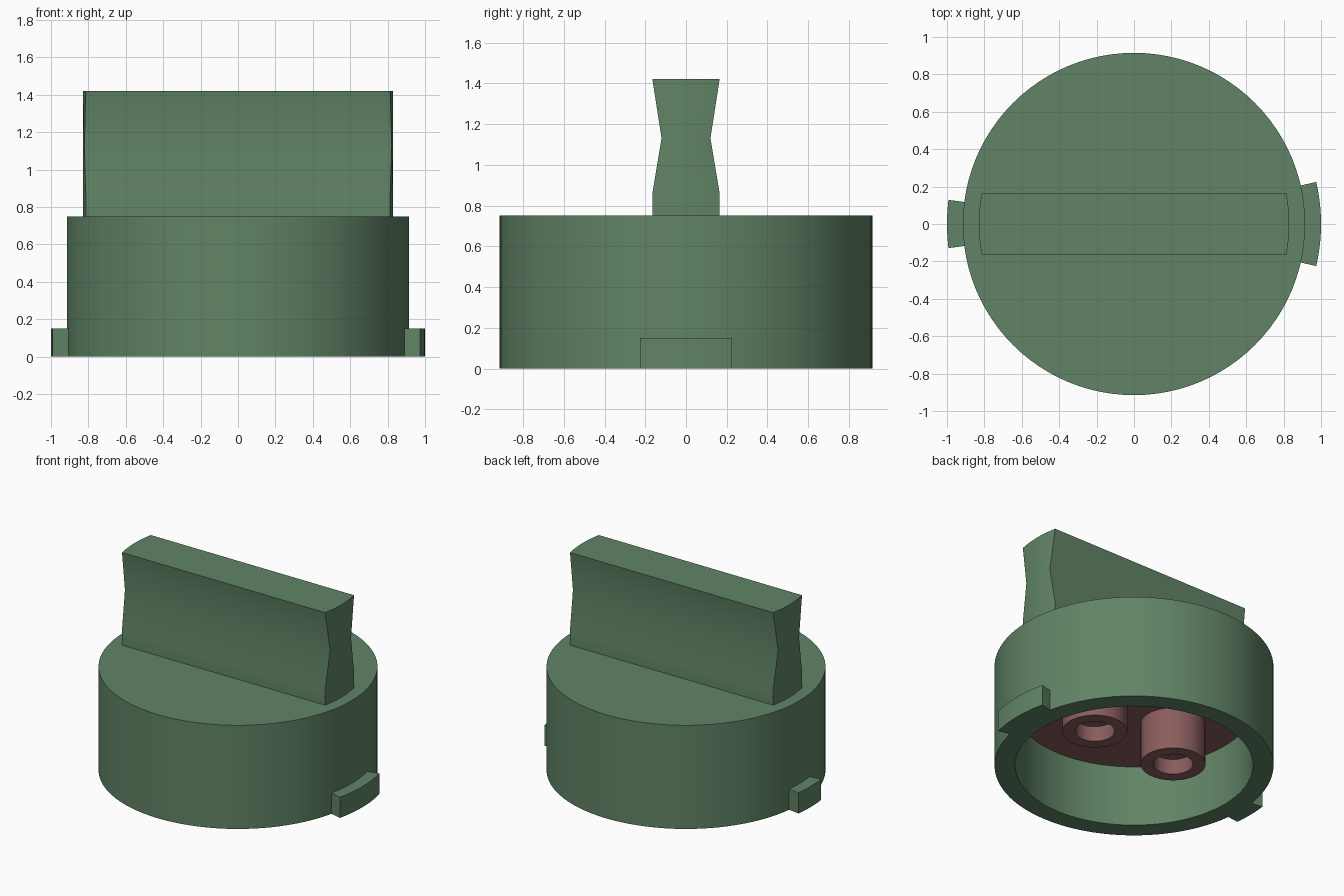
import bpy, bmesh, math
from mathutils import Vector

if "Cube" in bpy.data.objects:
    bpy.data.objects.remove(bpy.data.objects["Cube"])


def material(name, color):
    m = bpy.data.materials.new(name)
    m.diffuse_color = (*color, 1)
    m.use_nodes = True
    m.node_tree.nodes["Principled BSDF"].inputs["Base Color"].default_value = m.diffuse_color
    return m


green = material("muted green", (0.119, 0.231, 0.133))
rose = material("dusty rose", (0.254, 0.109, 0.109))


def finish(bm, name, mat, loc=(0, 0, 0)):
    bmesh.ops.remove_doubles(bm, verts=bm.verts, dist=1e-5)
    bmesh.ops.recalc_face_normals(bm, faces=bm.faces)
    me = bpy.data.meshes.new(name)
    bm.to_mesh(me)
    bm.free()
    me.materials.append(mat)
    ob = bpy.data.objects.new(name, me)
    ob.location = loc
    bpy.context.collection.objects.link(ob)
    bpy.ops.object.select_all(action='DESELECT')
    ob.select_set(True)
    bpy.context.view_layer.objects.active = ob
    bpy.ops.object.shade_smooth_by_angle(angle=math.radians(25))
    return ob


def lathe(name, profile, mat, steps=96, loc=(0, 0, 0)):
    """Revolve an (r, z) profile about the z axis."""
    bm = bmesh.new()
    vs = [bm.verts.new((r, 0, z)) for r, z in profile]
    es = [bm.edges.new(p) for p in zip(vs, vs[1:])]
    bmesh.ops.spin(bm, geom=vs + es, cent=(0, 0, 0), axis=(0, 0, 1),
                   angle=math.tau, steps=steps)
    return finish(bm, name, mat, loc)


def loft(name, sections, mat):
    """Join stacked outlines with equal point counts into a closed solid."""
    bm = bmesh.new()
    rings = [[bm.verts.new(p) for p in s] for s in sections]
    n = len(rings[0])
    for a, b in zip(rings, rings[1:]):
        for i in range(n):
            j = (i + 1) % n
            bm.faces.new((a[i], a[j], b[j], b[i]))
    bm.faces.new(rings[0])
    bm.faces.new(rings[-1])
    return finish(bm, name, mat)


def arc(radius, start, end, z, n=10):
    return [Vector((radius * math.cos(a), radius * math.sin(a), z))
            for a in (start + (end - start) * i / n for i in range(n + 1))]


# Hollow cap body
lathe("cap_body", [(0, 0.75), (0.915, 0.75), (0.915, 0), (0.78, 0),
                   (0.78, 0.47), (0, 0.47)], green)

# Waisted grip bar with rounded ends
sections = []
for z, half in ((0.74, 0.165), (0.86, 0.165), (1.13, 0.12), (1.42, 0.165)):
    t = math.asin(half / 0.83)
    sections.append(arc(0.83, -t, t, z) + arc(0.83, math.pi - t, math.pi + t, z))
loft("grip_bar", sections, green)

# Locking lugs: wide on the right, narrow on the left
for name, mid, half in (("wide_lug", 0, 13), ("narrow_lug", 180, 7.4)):
    a, b = math.radians(mid - half), math.radians(mid + half)
    loft(name, [arc(1.0, a, b, z) + arc(0.9, b, a, z) for z in (0, 0.15)], green)

# Inner plate
lathe("inner_plate", [(0, 0.44), (0.779, 0.44), (0.779, 0.468), (0, 0.468)], rose)

# Two posts with blind holes
for side in (-1, 1):
    lathe("screw_post", [(0.213, 0.45), (0.213, 0.136), (0.13, 0.136),
                         (0.13, 0.246), (0, 0.246)], rose, 48,
          (side * 0.335, 0, 0))
